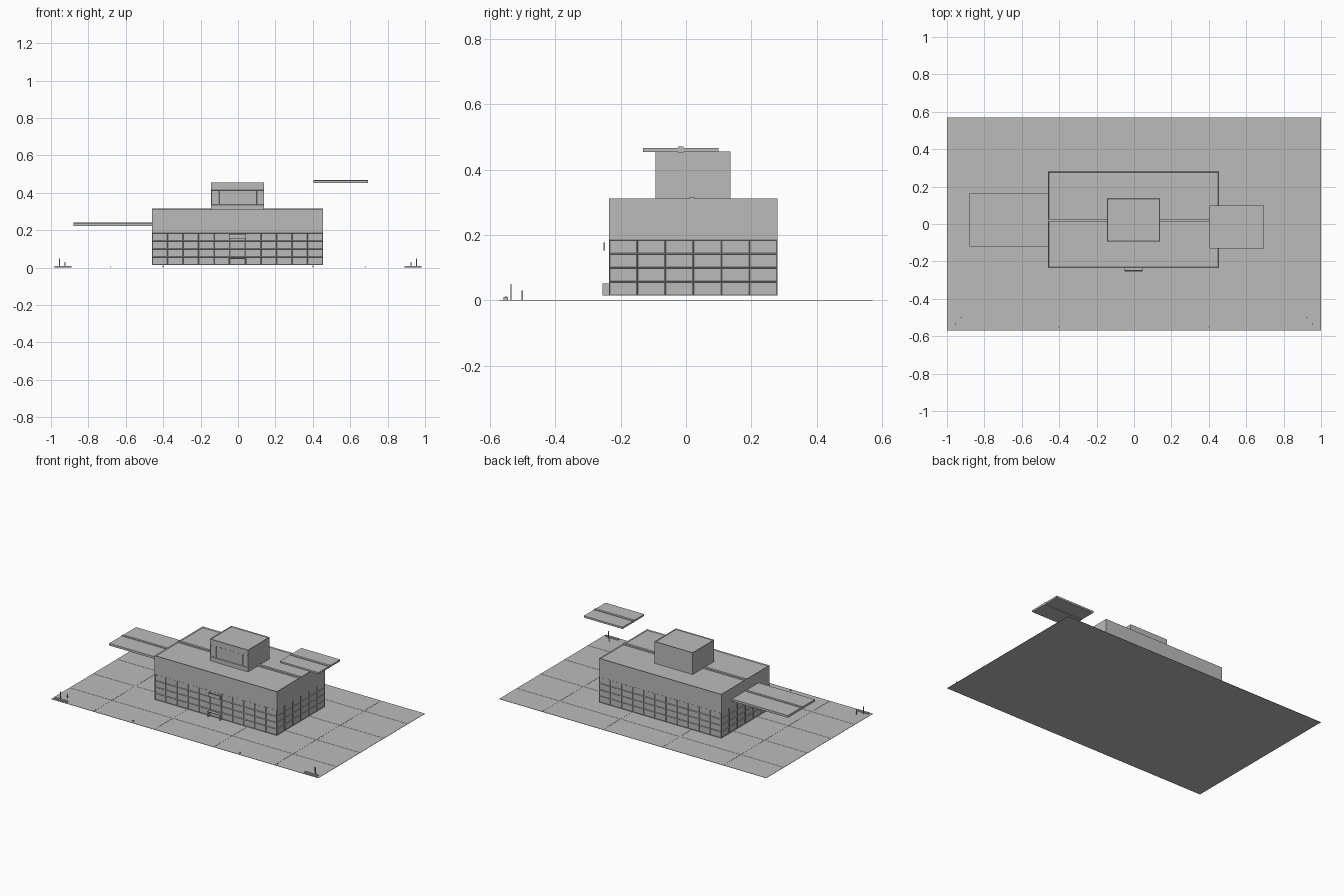
import bpy, bmesh
from mathutils import Vector

if "Cube" in bpy.data.objects:
    bpy.data.objects.remove(bpy.data.objects["Cube"])

grey = bpy.data.materials.new("plain_grey")
grey.use_nodes = True
grey.diffuse_color = (0.5, 0.5, 0.5, 1)
grey.node_tree.nodes["Principled BSDF"].inputs["Base Color"].default_value = (0.5, 0.5, 0.5, 1)


def add_box(bm, low, high):
    low, high = Vector(low), Vector(high)
    verts = bmesh.ops.create_cube(bm, size=1)["verts"]
    bmesh.ops.scale(bm, vec=high - low, verts=verts)
    bmesh.ops.translate(bm, vec=(low + high) / 2, verts=verts)


def finish(name, bm):
    mesh = bpy.data.meshes.new(name)
    bm.normal_update()
    bm.to_mesh(mesh)
    bm.free()
    mesh.materials.append(grey)
    obj = bpy.data.objects.new(name, mesh)
    bpy.context.collection.objects.link(obj)
    return obj


def boxes(name, *bounds):
    bm = bmesh.new()
    for low, high in bounds:
        add_box(bm, low, high)
    return finish(name, bm)


def steps(a, b, n):
    return [a + (b - a) * i / n for i in range(n + 1)]


def block(name, low, high, cuts, is_window, rim):
    """Box with sunken windows and a shallow rimmed roof."""
    bm = bmesh.new()
    add_box(bm, low, high)
    bm.normal_update()
    top = [f for f in bm.faces if f.normal.z > 0.9]
    bmesh.ops.inset_region(bm, faces=top, thickness=rim)
    bmesh.ops.translate(bm, vec=(0, 0, -0.005), verts=top[0].verts)
    for axis, values in enumerate(cuts):
        normal = Vector((0, 0, 0))
        normal[axis] = 1
        for v in values:
            bmesh.ops.bisect_plane(bm, geom=bm.verts[:] + bm.edges[:] + bm.faces[:],
                                   plane_co=normal * v, plane_no=normal)
    bm.normal_update()
    panes = [f for f in bm.faces
             if abs(f.normal.z) < 0.1 and is_window(f.calc_center_median(), f.normal)]
    bmesh.ops.inset_individual(bm, faces=panes, thickness=0.003, depth=-0.003)
    return finish(name, bm)


# Paved ground: thin base and slabs separated by narrow joints
boxes("ground_base", ((-1, -0.57, 0), (1, 0.57, 0.001)))
xs = [-1, -0.68, -0.225, 0.22, 0.675, 1]
ys = [-0.57, -0.375, -0.125, 0.13, 0.385, 0.57]
gap = 0.003
slabs = []
for i in range(5):
    for j in range(5):
        slabs.append(((xs[i] + gap * (i > 0), ys[j] + gap * (j > 0), 0.0005),
                      (xs[i + 1] - gap * (i < 4), ys[j + 1] - gap * (j < 4), 0.002)))
boxes("paving_slabs", *slabs)

# Main hall: four storeys of windows below a plain upper wall
X0, X1, Y0, Y1 = -0.46, 0.455, -0.235, 0.28
sill, head, roof = 0.015, 0.185, 0.312
block("main_hall", (X0, Y0, sill), (X1, Y1, roof),
      (steps(X0, X1, 11)[1:-1], steps(Y0, Y1, 6)[1:-1], steps(sill, head, 4)[1:]),
      lambda c, n: c.z < head, 0.008)

# Penthouse with three front windows
block("penthouse", (-0.145, -0.093, 0.305), (0.14, 0.136, 0.455),
      ([-0.1, 0.1], [], [0.335, 0.415]),
      lambda c, n: n.y < -0.9 and 0.335 < c.z < 0.415, 0.004)

# Flat canopies, each with a centre strip
boxes("low_canopy", ((-0.88, -0.12, 0.223), (X0, 0.167, 0.238)))
boxes("high_canopy", ((0.405, -0.132, 0.454), (0.695, 0.1, 0.466)))
boxes("canopy_strips",
      ((-0.88, 0.012, 0.236), (X0, 0.028, 0.242)),
      ((0.405, -0.025, 0.452), (0.695, -0.008, 0.47)))
boxes("roof_strips",
      ((X0, 0.01, 0.305), (-0.145, 0.026, 0.316)),
      ((0.14, 0.01, 0.305), (X1, 0.026, 0.316)))

# Entrance porch and the panel above it
boxes("entrance_porch",
      ((-0.05, -0.255, 0.047), (0.045, Y0, 0.051)),
      ((-0.05, -0.255, 0.015), (-0.046, Y0, 0.048)),
      ((0.041, -0.255, 0.015), (0.045, Y0, 0.048)))
boxes("front_panel", ((-0.047, -0.252, 0.152), (0.042, -0.247, 0.177)))

# Low kerbs, posts and bollards at both front corners
for side, s in (("right", -1), ("left", 1)):
    def upright(x, y, h, w=0.002):
        return ((s * x - w, y - w, 0.001), (s * x + w, y + w, h))
    x_low, x_high = sorted((s * 0.89, s * 0.982))
    boxes(side + "_kerb", ((x_low, -0.558, 0.001), (x_high, -0.544, 0.01)))
    boxes(side + "_posts", upright(0.955, -0.535, 0.05), upright(0.925, -0.5, 0.03),
          upright(0.4, -0.55, 0.012, 0.003), upright(0.68, -0.55, 0.008))
